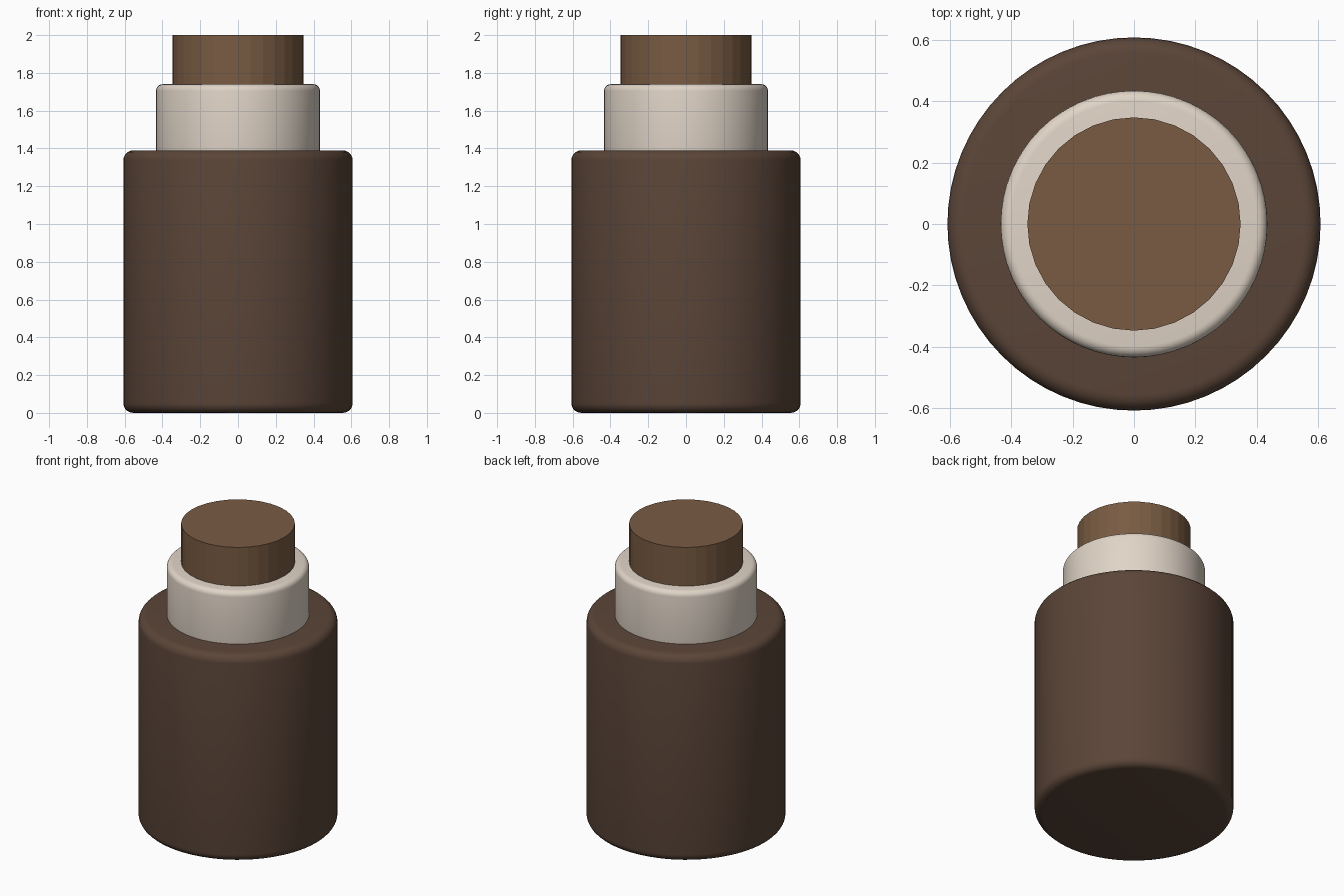
import bpy, math

if "Cube" in bpy.data.objects:
    bpy.data.objects.remove(bpy.data.objects["Cube"])


def cylinder(name, radius, z0, z1, sides, color, bevel=0.0):
    """Upright cylinder from z0 to z1, with optional rounded, smooth rims."""
    bpy.ops.mesh.primitive_cylinder_add(
        vertices=sides, radius=radius, depth=z1 - z0, location=(0, 0, (z0 + z1) / 2))
    obj = bpy.context.object
    obj.name = name
    mat = bpy.data.materials.new(name + "_material")
    mat.diffuse_color = (*color, 1)
    mat.use_nodes = True
    mat.node_tree.nodes["Principled BSDF"].inputs["Base Color"].default_value = mat.diffuse_color
    obj.data.materials.append(mat)
    if bevel:
        mod = obj.modifiers.new("rounded_rims", 'BEVEL')
        mod.width = bevel
        mod.segments = 5
        mod.limit_method = 'ANGLE'
        mod.angle_limit = math.radians(40)
        bpy.ops.object.modifier_apply(modifier=mod.name)
        bpy.ops.object.shade_smooth_by_angle(angle=math.radians(35))
    return obj


# Dark bottle body with rounded rims
cylinder("bottle_body", 0.607, 0.0, 1.39, 64, (0.105, 0.06, 0.04), 0.052)
# Pale collar, its lower rim sunk into the body
cylinder("collar", 0.434, 1.33, 1.74, 64, (0.75, 0.66, 0.57), 0.035)
# Faceted stopper, seated slightly inside the collar
cylinder("stopper", 0.347, 1.70, 2.0, 32, (0.19, 0.105, 0.055))
